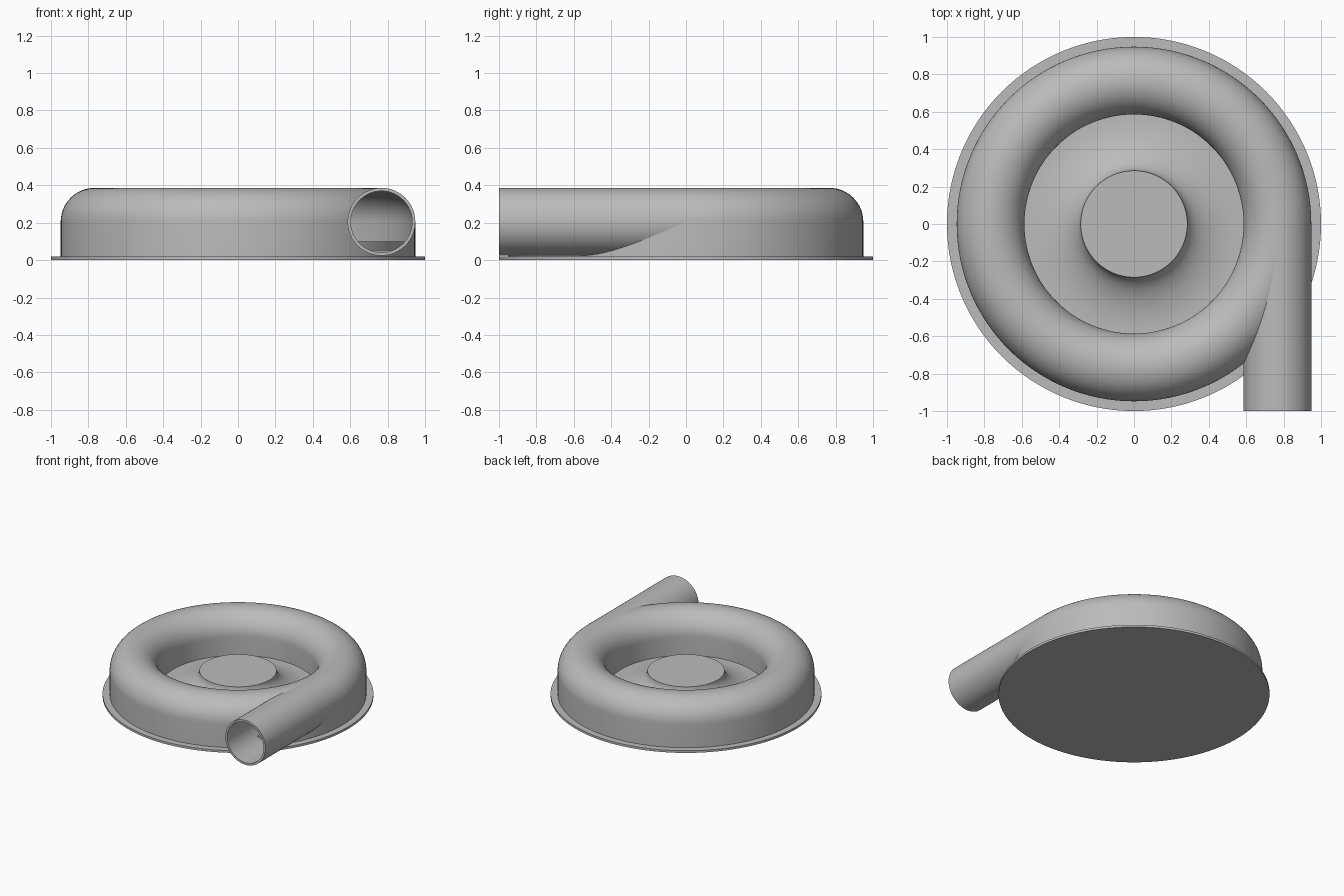
import bpy, bmesh, math
from mathutils import Matrix, Vector

cube = bpy.data.objects.get("Cube")
if cube:
    bpy.data.objects.remove(cube, do_unlink=True)

grey = bpy.data.materials.new("plain grey")
grey.use_nodes = True
colour = (0.5, 0.5, 0.5, 1)
grey.diffuse_color = colour
grey.node_tree.nodes["Principled BSDF"].inputs["Base Color"].default_value = colour

TUBE_R, TUBE_X, TUBE_Z = 0.181, 0.767, 0.205
WALL = 0.017
FLANGE_TOP = 0.018


def revolve(name, profile, closed=True, steps=128):
    """Spin an (r, z) profile around the vertical axis."""
    bm = bmesh.new()
    verts = [bm.verts.new((r, 0, z)) for r, z in profile]
    edges = [bm.edges.new(pair) for pair in zip(verts, verts[1:])]
    if closed:
        edges.append(bm.edges.new((verts[-1], verts[0])))
    bmesh.ops.spin(bm, geom=verts + edges, axis=(0, 0, 1), cent=(0, 0, 0),
                   angle=math.tau, steps=steps, use_duplicate=False)
    bmesh.ops.remove_doubles(bm, verts=bm.verts, dist=1e-5)
    bmesh.ops.recalc_face_normals(bm, faces=bm.faces)
    mesh = bpy.data.meshes.new(name)
    bm.to_mesh(mesh)
    bm.free()
    mesh.materials.append(grey)
    obj = bpy.data.objects.new(name, mesh)
    bpy.context.collection.objects.link(obj)
    return obj


def lay_along_y(obj):
    """Turn an upright part so its length runs along y at the outlet."""
    obj.data.transform(Matrix.Translation((TUBE_X, 0, TUBE_Z))
                       @ Matrix.Rotation(math.pi / 2, 4, 'X'))


def smooth(obj):
    bpy.ops.object.select_all(action='DESELECT')
    obj.select_set(True)
    bpy.context.view_layer.objects.active = obj
    bpy.ops.object.shade_smooth_by_angle(angle=math.radians(30))


def arch(radius, steps=32):
    """Half circle over the volute channel, from outside to inside."""
    return [(TUBE_X + radius * math.cos(math.pi * i / steps),
             TUBE_Z + radius * math.sin(math.pi * i / steps))
            for i in range(steps + 1)]


# Mounting flange
flange = revolve("base_flange", [(0, 0), (1, 0), (1, FLANGE_TOP), (0, FLANGE_TOP)], False)

# Hollow ring casing with a straight outer skirt and a shorter inner lip
outer, inner = arch(TUBE_R), arch(TUBE_R - WALL)
lip_z = 0.1
profile = [(outer[0][0], FLANGE_TOP)] + outer + [(outer[-1][0], lip_z)]
profile += [(inner[-1][0], lip_z)] + inner[::-1] + [(inner[0][0], FLANGE_TOP)]
casing = revolve("volute_casing", profile)

# Cut the outlet passage through the casing wall
bore_r = TUBE_R - WALL
cutter = revolve("outlet_cutter", [(0, 0.02), (bore_r, 0.02), (bore_r, 1.1), (0, 1.1)], False, 64)
lay_along_y(cutter)
cutter.hide_render = True
bpy.context.view_layer.objects.active = casing
cut = casing.modifiers.new("outlet opening", 'BOOLEAN')
cut.operation, cut.solver, cut.object = 'DIFFERENCE', 'EXACT', cutter
bpy.ops.object.modifier_apply(modifier=cut.name)
bpy.data.objects.remove(cutter, do_unlink=True)

# Tangential outlet pipe
pipe = revolve("outlet_pipe", [(TUBE_R, 0), (TUBE_R, 1), (bore_r, 1), (bore_r, 0)], True, 64)
lay_along_y(pipe)

# Channel floor plate inside the casing
plate = revolve("channel_floor", [(0.588, 0.05), (0.93, 0.05), (0.93, lip_z), (0.588, lip_z)])

# Flared hub with a flat top
hub_r, hub_z, rim_r, rim_z = 0.285, 0.205, 0.58, 0.055
flare = []
for i in range(21):
    a = math.pi / 2 * i / 20
    flare.append((rim_r - (rim_r - hub_r) * math.cos(a),
                  hub_z - (hub_z - rim_z) * math.sin(a)))
hub = revolve("flared_hub", [(0, hub_z)] + flare + [(0.62, rim_z), (0.62, 0.01), (0, 0.01)], False)

for part in (flange, casing, pipe, plate, hub):
    smooth(part)
